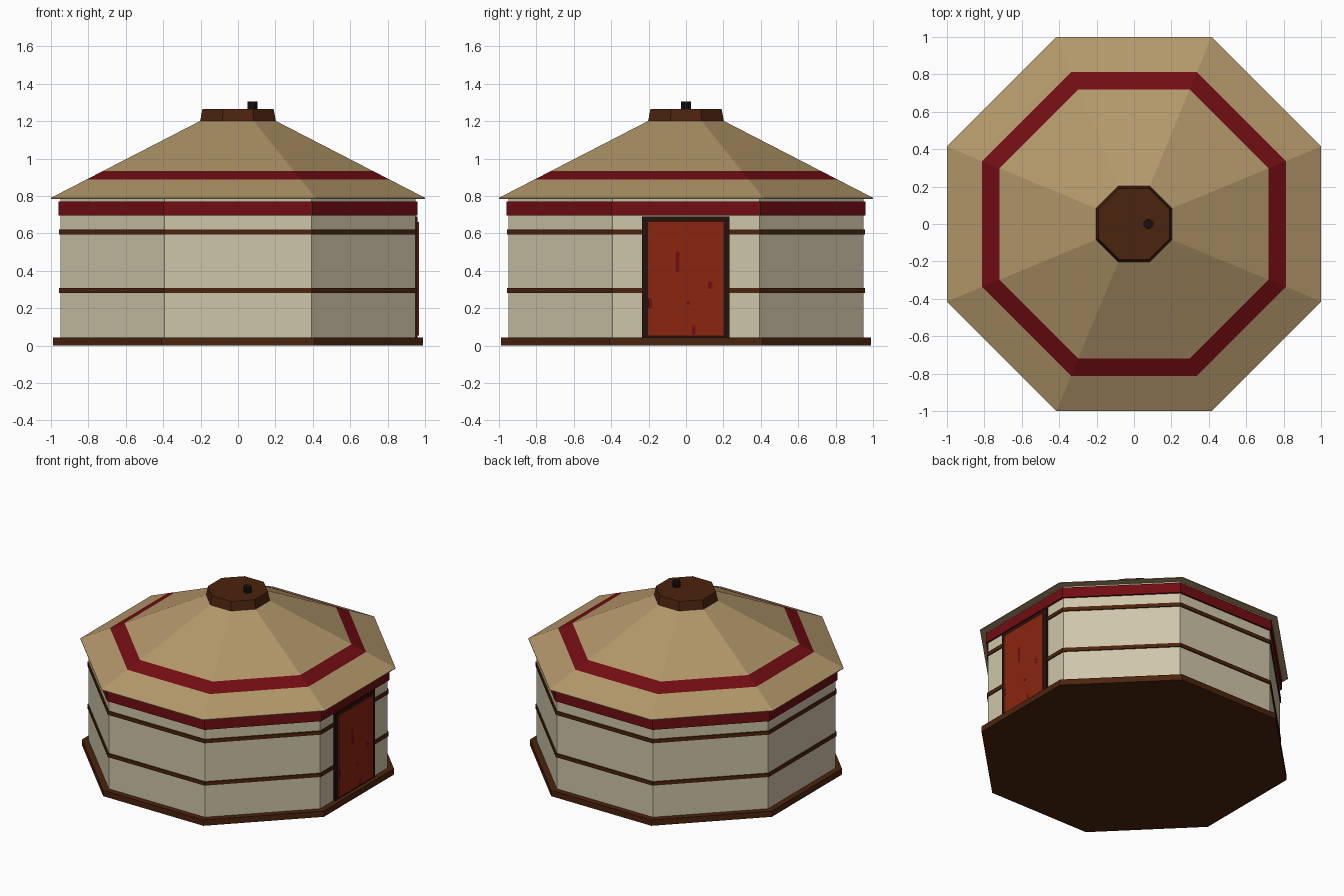
import bpy, bmesh, math

if "Cube" in bpy.data.objects:
    bpy.data.objects.remove(bpy.data.objects["Cube"])


def material(name, r, g, b):
    lin = [((c / 255 + 0.055) / 1.055) ** 2.4 if c > 10 else c / 255 / 12.92 for c in (r, g, b)]
    m = bpy.data.materials.new(name)
    m.diffuse_color = (*lin, 1)
    m.use_nodes = True
    m.node_tree.nodes["Principled BSDF"].inputs["Base Color"].default_value = m.diffuse_color
    return m


canvas = material("cream canvas", 207, 198, 169)
tan = material("tan roof", 178, 151, 106)
red = material("dark red", 113, 13, 18)
brown = material("brown wood", 75, 35, 14)
door_red = material("rust door", 139, 37, 15)
dark = material("dark frame", 38, 17, 11)
black = material("chimney black", 24, 14, 16)


def finish(name, bm, mats):
    bmesh.ops.recalc_face_normals(bm, faces=bm.faces)
    me = bpy.data.meshes.new(name)
    bm.to_mesh(me)
    bm.free()
    for m in mats:
        me.materials.append(m)
    ob = bpy.data.objects.new(name, me)
    bpy.context.collection.objects.link(ob)
    return ob


def octagon(name, profile, mats, bands=None, x=0, y=0):
    """Loft octagons of (apothem, z); bands gives a material index per step."""
    bm = bmesh.new()
    rings = []
    for a, z in profile:
        r = a / math.cos(math.pi / 8)
        angles = [math.pi / 8 + k * math.pi / 4 for k in range(8)]
        rings.append([bm.verts.new((x + r * math.cos(t), y + r * math.sin(t), z)) for t in angles])
    for i, (lo, hi) in enumerate(zip(rings, rings[1:])):
        for k in range(8):
            f = bm.faces.new((lo[k], lo[(k + 1) % 8], hi[(k + 1) % 8], hi[k]))
            f.material_index = bands[i] if bands else 0
    bm.faces.new(rings[0])
    bm.faces.new(rings[-1])
    return finish(name, bm, mats)


def box(name, x0, x1, y0, y1, z0, z1, mat):
    bm = bmesh.new()
    bmesh.ops.create_cube(bm, size=1)
    for v in bm.verts:
        v.co = (x1 if v.co.x > 0 else x0, y1 if v.co.y > 0 else y0, z1 if v.co.z > 0 else z0)
    return finish(name, bm, [mat])


# Floor, walls and bands
octagon("floor_base", [(0.99, 0), (0.99, 0.043)], [brown])
octagon("wall", [(0.948, 0.04), (0.948, 0.788)], [canvas])
for i, z in enumerate((0.28, 0.593)):
    octagon(f"wall_rope_{i + 1}", [(0.956, z), (0.956, z + 0.027)], [brown])
octagon("eave_band", [(0.961, 0.695), (0.961, 0.77)], [red])

# Roof with a painted stripe
def roof_z(a):
    return 0.79 + (1.0 - a) * 0.515

octagon("roof", [(1.0, 0.785)] + [(a, roof_z(a)) for a in (1.0, 0.812, 0.72, 0.19)],
        [tan, red], [0, 0, 1, 0])

# Crown and chimney
octagon("roof_crown", [(0.204, 1.193), (0.19, 1.265)], [brown])
octagon("chimney", [(0.026, 1.25), (0.026, 1.305)], [black], x=0.078)

# Door in its frame, on the +x side
box("door_frame", 0.93, 0.96, -0.235, 0.232, 0.042, 0.69, dark)
box("door_panel", 0.94, 0.968, -0.203, 0.2, 0.055, 0.66, door_red)

# Worn paint patches: centre y, width, bottom z, top z
patches = [(-0.045, 0.02, 0.39, 0.505), (0.13, 0.025, 0.3, 0.345), (-0.192, 0.022, 0.195, 0.258),
           (0.012, 0.018, 0.217, 0.238), (0.042, 0.02, 0.056, 0.11)]
for i, (c, w, z0, z1) in enumerate(patches):
    bm = bmesh.new()
    h = min(w / 3, (z1 - z0) / 3)
    pts = [(c - w / 2, z0 + h), (c, z0), (c + w / 2, z0 + h),
           (c + w / 2, z1 - h), (c, z1), (c - w / 2, z1 - h)]
    f = bm.faces.new([bm.verts.new((0.967, y, z)) for y, z in pts])
    new = bmesh.ops.extrude_face_region(bm, geom=[f])["geom"]
    for v in new:
        if isinstance(v, bmesh.types.BMVert):
            v.co.x += 0.002
    finish(f"door_patch_{i + 1}", bm, [red])
